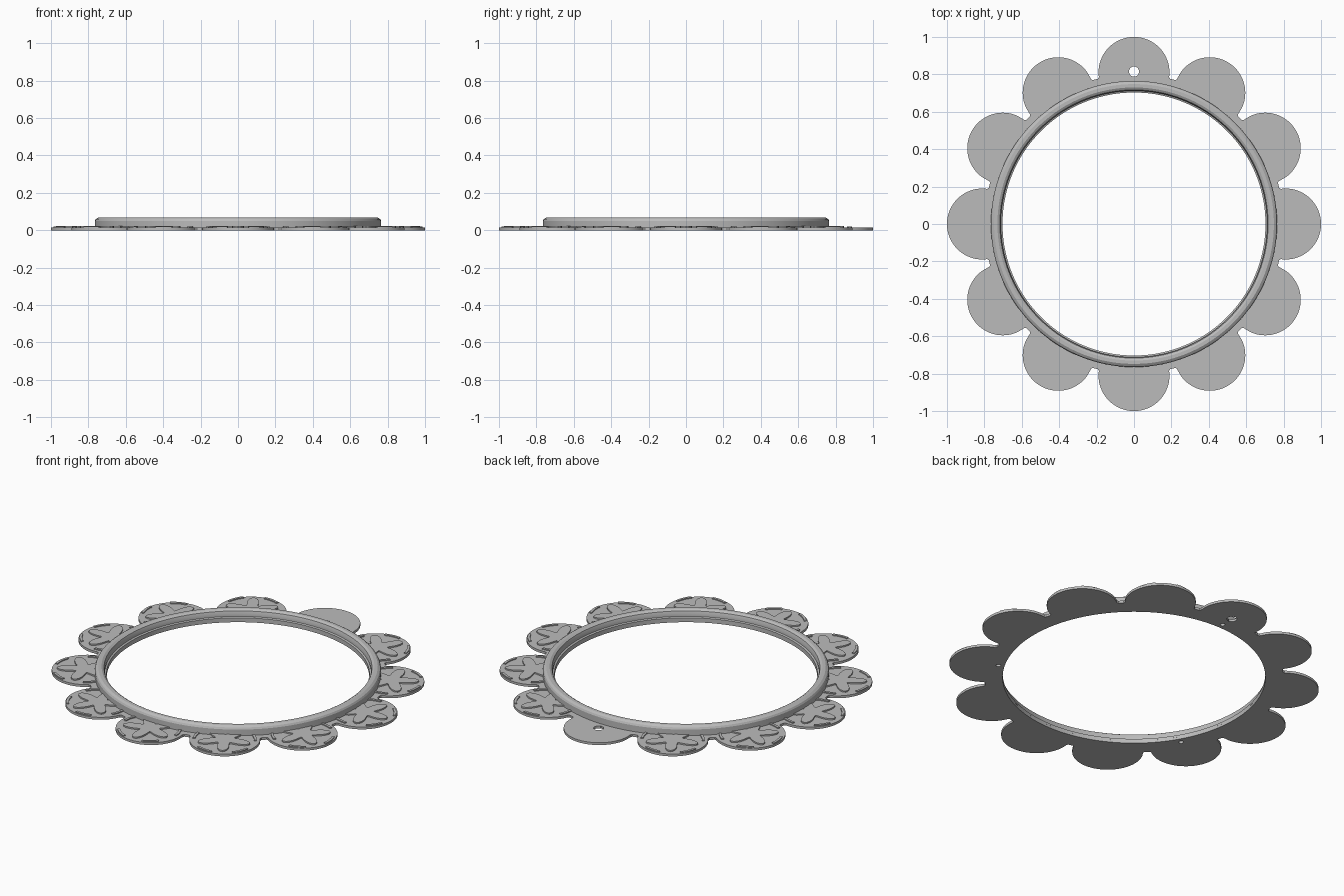
import bpy, bmesh, math
from mathutils import Matrix, Vector

if "Cube" in bpy.data.objects:
    bpy.data.objects.remove(bpy.data.objects["Cube"])

grey = bpy.data.materials.new("light grey")
grey.use_nodes = True
colour = (0.5, 0.5, 0.5, 1)
grey.diffuse_color = colour
grey.node_tree.nodes["Principled BSDF"].inputs["Base Color"].default_value = colour

PETALS, PETAL_R, PETAL_C = 12, 0.19, 0.81
PLATE_TOP, RELIEF_TOP = 0.014, 0.022


def finish(name, bm, smooth=True):
    bmesh.ops.recalc_face_normals(bm, faces=bm.faces)
    mesh = bpy.data.meshes.new(name)
    bm.to_mesh(mesh)
    bm.free()
    mesh.materials.append(grey)
    ob = bpy.data.objects.new(name, mesh)
    bpy.context.collection.objects.link(ob)
    bpy.ops.object.select_all(action="DESELECT")
    ob.select_set(True)
    bpy.context.view_layer.objects.active = ob
    if smooth:
        bpy.ops.object.shade_smooth_by_angle(angle=math.radians(25))
    return ob


def sweep(name, profile, steps):
    """Sweep a closed profile around z; a radius may be a function of angle."""
    bm = bmesh.new()
    rows = []
    for i in range(steps):
        a = math.tau * i / steps
        row = []
        for r, z in profile:
            r = r(a) if callable(r) else r
            row.append(bm.verts.new((r * math.cos(a), r * math.sin(a), z)))
        rows.append(row)
    n = len(profile)
    for i in range(steps):
        p, q = rows[i], rows[(i + 1) % steps]
        for j in range(n):
            k = (j + 1) % n
            bm.faces.new((p[j], q[j], q[k], p[k]))
    return finish(name, bm)


def scallop(a):
    """Outer edge: round petals around a plain band."""
    step = math.tau / PETALS
    phi = (a + step / 2) % step - step / 2
    d = PETAL_R ** 2 - (PETAL_C * math.sin(phi)) ** 2
    edge = PETAL_C * math.cos(phi) + math.sqrt(d) if d > 0 else 0
    return max(0.80, edge)


def raise_outline(bm, points, z0, z1):
    face = bm.faces.new([bm.verts.new((x, y, z0)) for x, y in points])
    out = bmesh.ops.extrude_face_region(bm, geom=[face])
    for v in out["geom"]:
        if isinstance(v, bmesh.types.BMVert):
            v.co.z = z1


def polar(r, a):
    return r * math.cos(a), r * math.sin(a)


def petal_relief(name, angle):
    """Five-armed blossom with thin arcs between its arms."""
    bm = bmesh.new()
    n = 70
    blossom = []
    for i in range(n):
        a = math.tau * i / n
        blossom.append(polar(0.10 + 0.047 * math.cos(5 * a), a))
    raise_outline(bm, blossom, PLATE_TOP - 0.002, RELIEF_TOP)
    for mid in (-108, -36, 36, 108):
        span = [math.radians(mid + d) for d in range(-16, 17, 4)]
        arc = [polar(0.172, a) for a in span]
        arc += [polar(0.158, a) for a in reversed(span)]
        raise_outline(bm, arc, PLATE_TOP - 0.002, RELIEF_TOP - 0.002)
    move = Matrix.Rotation(angle, 4, "Z") @ Matrix.Translation((PETAL_C + 0.015, 0, 0))
    bm.transform(move)
    return finish(name, bm)


def drill(targets, x, y, radius, top):
    """Cut a round hole upward from below."""
    bm = bmesh.new()
    bmesh.ops.create_cone(bm, cap_ends=True, segments=32, radius1=radius,
                          radius2=radius, depth=top + 0.1,
                          matrix=Matrix.Translation(Vector((x, y, (top - 0.1) / 2))))
    cutter = finish("hole_cutter", bm, False)
    cutter.hide_render = True
    for ob in targets:
        mod = ob.modifiers.new("hole", "BOOLEAN")
        mod.operation, mod.solver, mod.object = "DIFFERENCE", "EXACT", cutter
        bpy.context.view_layer.objects.active = ob
        bpy.ops.object.modifier_apply(modifier=mod.name)
    bpy.data.objects.remove(cutter)


# Flat petal plate
plate = sweep("petal_plate", [(0.703, 0), (scallop, 0), (scallop, PLATE_TOP),
                              (0.703, PLATE_TOP)], PETALS * 60)

# Raised ring with a bevelled outer shoulder and stepped inner wall
ring = sweep("raised_ring", [
    (0.703, PLATE_TOP), (0.765, PLATE_TOP), (0.765, 0.050), (0.760, 0.060),
    (0.748, 0.068), (0.730, 0.068), (0.717, 0.060), (0.712, 0.045),
    (0.712, 0.030), (0.703, 0.026)], 192)

# Hanging hole in the back petal and three blind sockets underneath
drill([plate], 0, 0.815, 0.027, 0.1)
for deg in (90, 210, 330):
    x, y = polar(0.737, math.radians(deg))
    drill([plate, ring], x, y, 0.013, 0.04)

# Blossoms on every petal but the one at the back
for k in range(PETALS):
    turn = math.tau * k / PETALS
    if k != PETALS // 4:
        petal_relief(f"petal_blossom_{k + 1}", turn)
